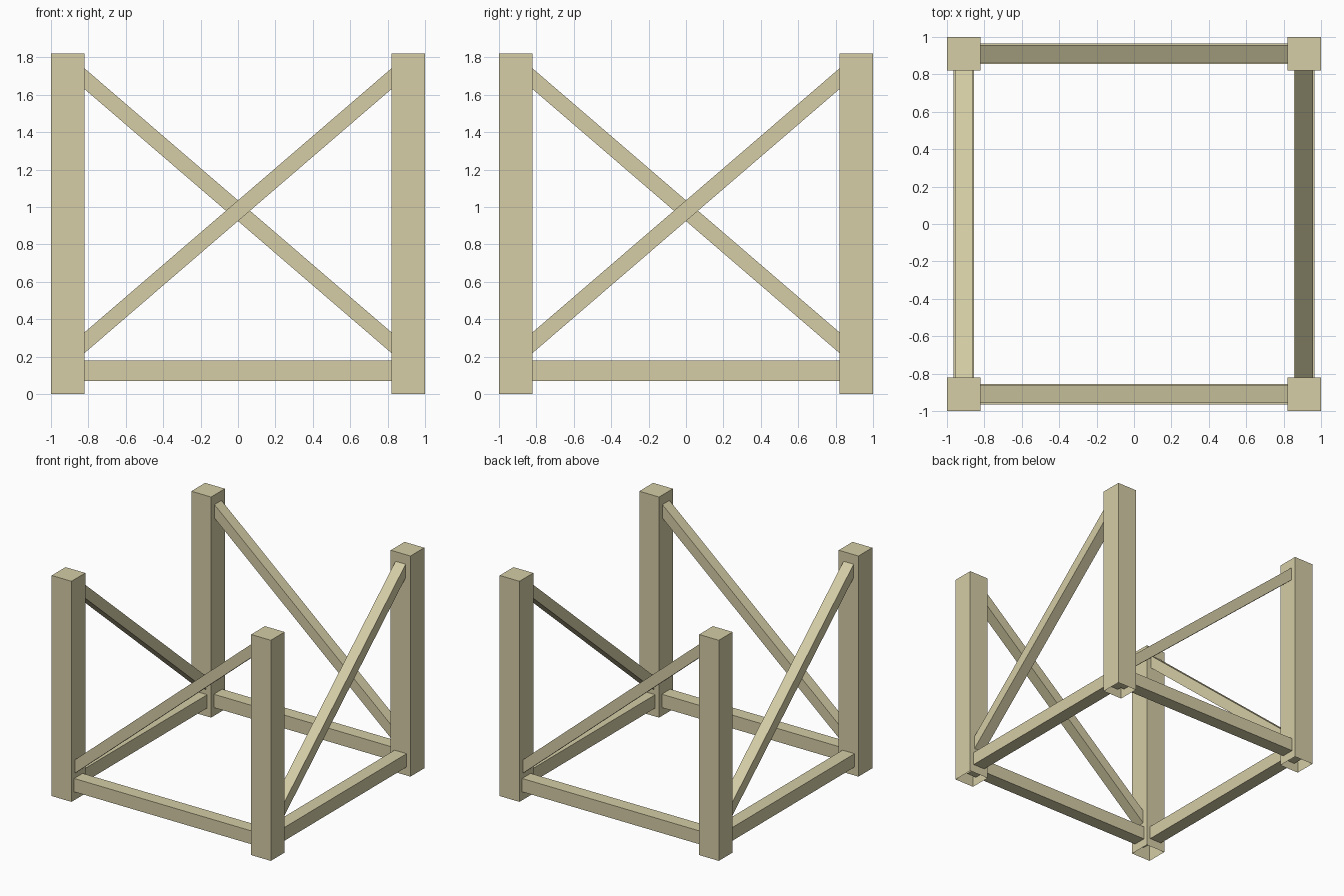
import bpy, bmesh
from math import atan, cos, pi
from mathutils import Matrix, Vector

if "Cube" in bpy.data.objects:
    bpy.data.objects.remove(bpy.data.objects["Cube"])

wood = bpy.data.materials.new("pale_wood")
wood.diffuse_color = (0.66, 0.61, 0.38, 1)
wood.use_nodes = True
wood.node_tree.nodes["Principled BSDF"].inputs["Base Color"].default_value = wood.diffuse_color

C = 0.91          # post centre distance from the axes
H = 1.82          # post height


def beam(name, size, matrix, open_bottom=False):
    bm = bmesh.new()
    bmesh.ops.create_cube(bm, size=1)
    bmesh.ops.scale(bm, vec=Vector(size), verts=bm.verts)
    if open_bottom:
        bm.normal_update()
        low = [f for f in bm.faces if f.normal.z < -0.9]
        bmesh.ops.delete(bm, geom=low, context='FACES_ONLY')
    bm.transform(matrix)
    mesh = bpy.data.meshes.new(name)
    bm.to_mesh(mesh)
    bm.free()
    mesh.materials.append(wood)
    obj = bpy.data.objects.new(name, mesh)
    bpy.context.collection.objects.link(obj)
    return obj


tilt = atan(0.86)
for i, side in enumerate(("front", "right", "back", "left")):
    turn = Matrix.Rotation(i * pi / 2, 4, 'Z')
    # Corner post, hollow underneath
    beam(side + "_post", (0.18, 0.18, H),
         turn @ Matrix.Translation((C, -C, H / 2)), open_bottom=True)
    # Bottom rail, running into the post centres
    beam(side + "_rail", (2 * C, 0.11, 0.11),
         turn @ Matrix.Translation((0, -C, 0.125)))
    # Diagonal brace rising to the right on each side
    beam(side + "_brace", (2 * C / cos(tilt), 0.092, 0.084),
         turn @ Matrix.Translation((0, -C, 0.98)) @ Matrix.Rotation(-tilt, 4, 'Y'))
